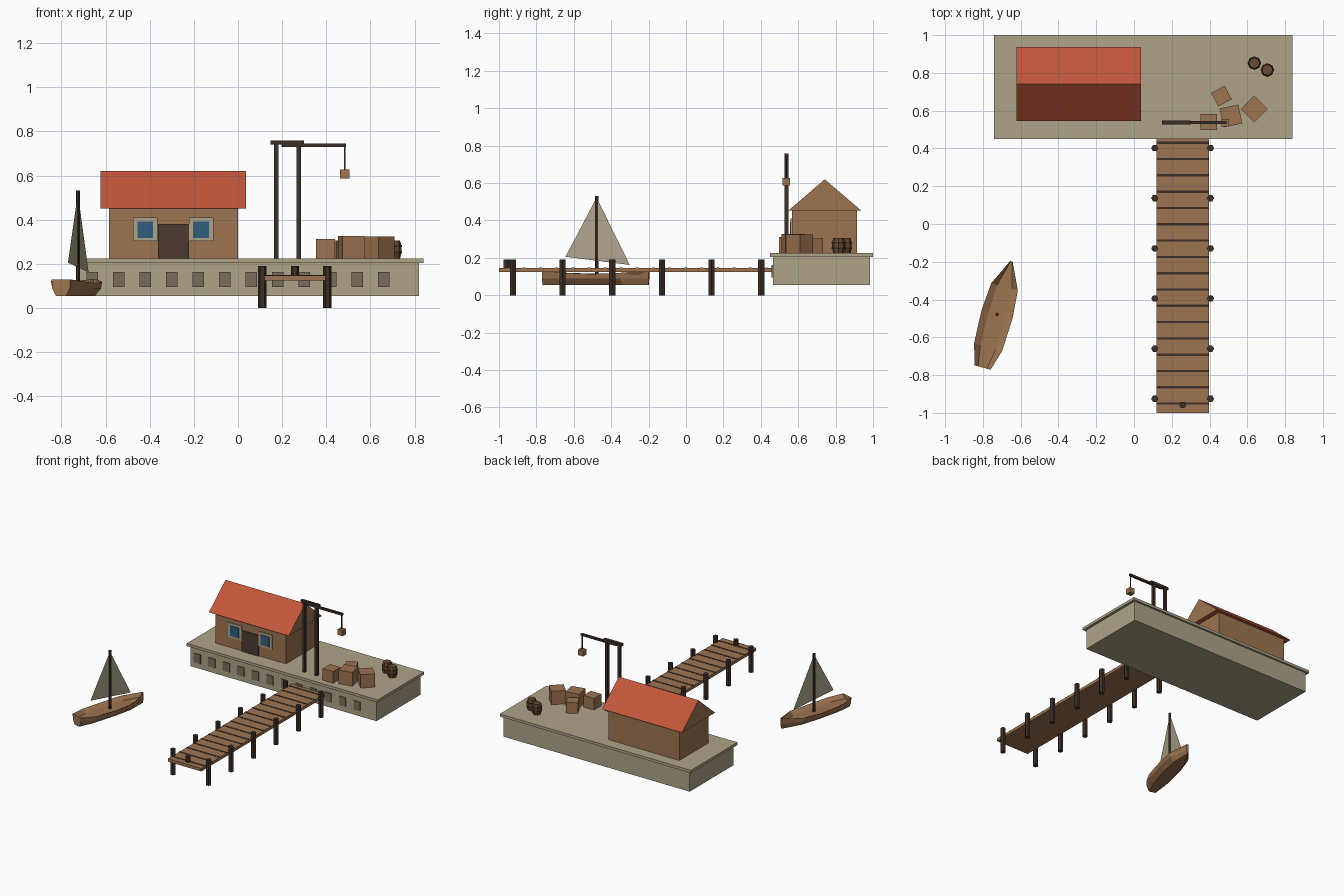
import bpy, bmesh
from math import radians, pi, cos, sin
from mathutils import Matrix, Vector

if "Cube" in bpy.data.objects:
    bpy.data.objects.remove(bpy.data.objects["Cube"], do_unlink=True)


def material(name, r, g, b):
    m = bpy.data.materials.new(name)
    m.use_nodes = True
    m.diffuse_color = (r, g, b, 1)
    m.node_tree.nodes["Principled BSDF"].inputs["Base Color"].default_value = (r, g, b, 1)
    return m


STONE = material("pale stone", 0.43, 0.37, 0.25)
RECESS = material("shaded stone", 0.19, 0.155, 0.105)
WOOD = material("brown wood", 0.34, 0.175, 0.08)
DARK = material("dark timber", 0.047, 0.028, 0.02)
DOOR = material("door brown", 0.075, 0.043, 0.03)
ROOF = material("red roof", 0.54, 0.092, 0.042)
GLASS = material("blue glass", 0.03, 0.11, 0.2)
BARREL = material("barrel wood", 0.14, 0.07, 0.03)
SAIL = material("sail cloth", 0.43, 0.38, 0.265)


def finish(name, bm, *mats):
    bmesh.ops.recalc_face_normals(bm, faces=bm.faces)
    me = bpy.data.meshes.new(name)
    bm.to_mesh(me)
    bm.free()
    for m in mats:
        me.materials.append(m)
    ob = bpy.data.objects.new(name, me)
    bpy.context.collection.objects.link(ob)
    return ob


def box(name, mat, x, y, z, turn=0):
    """Box from (min, max) spans, turned about its own centre in degrees."""
    bm = bmesh.new()
    mid = Vector([(a + b) / 2 for a, b in (x, y, z)])
    size = [b - a for a, b in (x, y, z)]
    m = Matrix.Translation(mid) @ Matrix.Rotation(radians(turn), 4, "Z") @ Matrix.Diagonal((*size, 1))
    bmesh.ops.create_cube(bm, size=1, matrix=m)
    return finish(name, bm, mat)


def lathe(name, mat, x, y, rings, sides):
    """Stack of (radius, height) rings, capped at both ends."""
    bm = bmesh.new()
    loops = [[bm.verts.new((x + r * cos(2 * pi * i / sides), y + r * sin(2 * pi * i / sides), z))
              for i in range(sides)] for r, z in rings]
    for a, b in zip(loops, loops[1:]):
        for i in range(sides):
            j = (i + 1) % sides
            bm.faces.new((a[i], a[j], b[j], b[i]))
    bm.faces.new(loops[0])
    bm.faces.new(loops[-1])
    return finish(name, bm, mat)


# Quay with a row of recesses along the front
GROUND = 0.225
box("quay_body", STONE, (-0.72, 0.82), (0.465, 0.985), (0.055, 0.206))
box("quay_cap", STONE, (-0.74, 0.84), (0.45, 1.0), (0.205, GROUND))
for i in range(12):
    cx = -0.66 + 0.12 * i
    box("quay_recess", RECESS, (cx - 0.027, cx + 0.027), (0.458, 0.466), (0.096, 0.163))

# House walls, door and windows
box("house_walls", WOOD, (-0.585, 0.0), (0.567, 0.915), (GROUND, 0.452))
box("house_door", DOOR, (-0.363, -0.223), (0.559, 0.568), (GROUND, 0.38))
for cx in (-0.42, -0.167):
    box("window_frame", STONE, (cx - 0.056, cx + 0.056), (0.56, 0.568), (0.303, 0.411))
    box("window_pane", GLASS, (cx - 0.036, cx + 0.036), (0.556, 0.561), (0.317, 0.393))

# Gabled roof: wooden ends, red slopes and soffit
bm = bmesh.new()
ends = [[bm.verts.new((x, y, z)) for y, z in ((0.546, 0.452), (0.938, 0.452), (0.742, 0.62))]
        for x in (-0.623, 0.037)]
for e in ends:
    bm.faces.new(e)
for i in range(3):
    j = (i + 1) % 3
    bm.faces.new((ends[0][i], ends[0][j], ends[1][j], ends[1][i]))
for f in bm.faces:
    f.material_index = 1 if len(f.verts) == 3 else 0
finish("house_roof", bm, ROOF, WOOD)

# Hoist: two posts, top beam, arm, rope and hanging crate
CY = 0.537
for cx in (0.173, 0.275):
    box("hoist_post", DARK, (cx - 0.01, cx + 0.01), (CY - 0.01, CY + 0.01), (GROUND, 0.745))
box("hoist_beam", DARK, (0.147, 0.30), (CY - 0.01, CY + 0.01), (0.742, 0.759))
box("hoist_arm", DARK, (0.196, 0.49), (CY - 0.008, CY + 0.008), (0.73, 0.745))
box("hoist_rope", DARK, (0.48, 0.486), (CY - 0.003, CY + 0.003), (0.625, 0.732))
box("hoist_crate", WOOD, (0.462, 0.504), (CY - 0.02, CY + 0.02), (0.586, 0.627))

# Crates: centre, side, turn
for cx, cy, s, turn in ((0.396, 0.54, 0.087, 0), (0.513, 0.572, 0.102, 12),
                        (0.637, 0.609, 0.1, 45), (0.463, 0.677, 0.081, 28)):
    h = s / 2
    box("crate", WOOD, (cx - h, cx + h), (cy - h, cy + h), (GROUND, GROUND + s), turn)

# Barrels with dark hoops
for cx, cy in ((0.637, 0.852), (0.706, 0.815)):
    lathe("barrel", BARREL, cx, cy, ((0.028, GROUND), (0.034, 0.25), (0.034, 0.281), (0.028, 0.306)), 8)
    for z in (0.247, 0.276):
        lathe("barrel_hoop", DARK, cx, cy, ((0.036, z), (0.036, z + 0.009)), 8)

# Pier deck with dark plank seams
box("pier_deck", WOOD, (0.12, 0.396), (-1.0, 0.466), (0.125, 0.147))
for i in range(17):
    y = 0.43 - 0.0863 * i
    box("plank_seam", DARK, (0.12, 0.396), (y - 0.006, y + 0.006), (0.14, 0.149))

# Pier piles and end bollard
for i in range(6):
    for cx in (0.11, 0.405):
        lathe("pier_pile", DARK, cx, 0.402 - 0.2655 * i, ((0.019, 0), (0.019, 0.19)), 6)
lathe("bollard", DARK, 0.258, -0.958, ((0.019, 0.14), (0.019, 0.19)), 6)

# Boat hull: stations of (along, half width, rim height), open on top with a floor
BOAT = Matrix.Translation((-0.725, -0.478, 0)) @ Matrix.Rotation(radians(-15.2), 4, "Z")
bm = bmesh.new()
loops = []
for u, w, rim in ((-0.292, 0.044, 0.13), (-0.18, 0.077, 0.12), (0, 0.085, 0.114),
                  (0.15, 0.073, 0.12), (0.29, 0.007, 0.132)):
    half = ((0.55, 0.056), (0.93, 0.09), (1.0, rim), (0.55, 0.098))
    pts = [(k * w, z) for k, z in half] + [(-k * w, z) for k, z in reversed(half)]
    loops.append([bm.verts.new((x, u, z)) for x, z in pts])
for a, b in zip(loops, loops[1:]):
    for i in range(8):
        j = (i + 1) % 8
        bm.faces.new((a[i], a[j], b[j], b[i]))
for c in (loops[0], loops[-1]):
    # transom and stem reach up to the rim
    bm.faces.new((c[0], c[1], c[2], c[5], c[6], c[7]))
    bm.faces.new((c[2], c[3], c[4], c[5]))
finish("boat_hull", bm, WOOD).matrix_world = BOAT

# Mast and triangular sail
lathe("boat_mast", DARK, 0, 0, ((0.01, 0.095), (0.01, 0.532)), 6).matrix_world = BOAT
bm = bmesh.new()
bm.faces.new([bm.verts.new(p) for p in ((0, -0.172, 0.206), (0, 0.184, 0.162), (0, 0, 0.522))])
finish("boat_sail", bm, SAIL).matrix_world = BOAT
